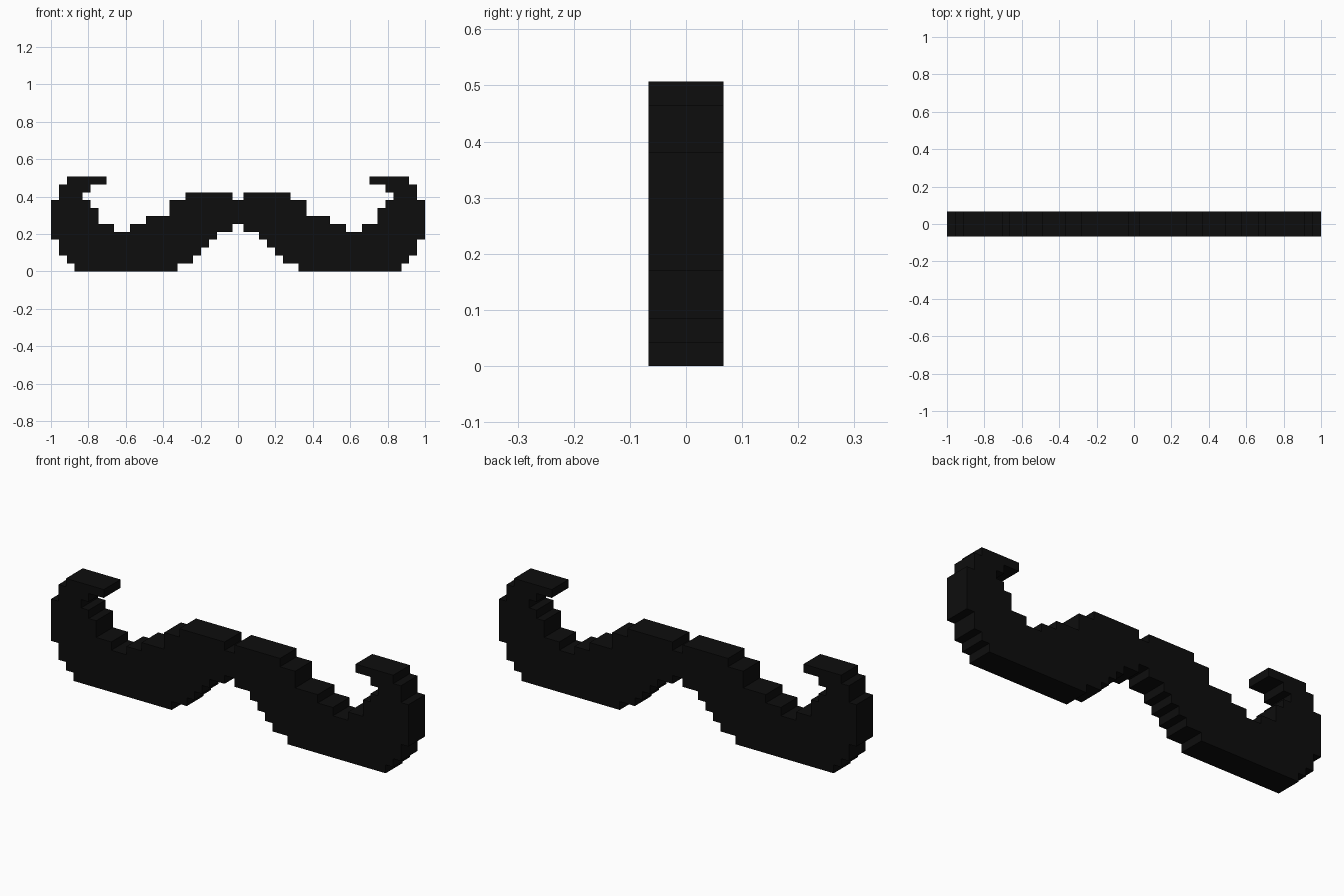
import bpy, bmesh, math

if "Cube" in bpy.data.objects:
    bpy.data.objects.remove(bpy.data.objects["Cube"])

CELL = 2 / 47.34      # size of one step
DEPTH = 0.134         # front-to-back thickness
LAST = 24             # column index of the centre line

# Filled spans per row, bottom to top, in steps inward from the outer tip
ROWS = [
    [(3, 16)],
    [(2, 18)],
    [(1, 19)],
    [(1, 20)],
    [(0, 21)],
    [(0, 8), (10, 23)],
    [(0, 6), (12, LAST)],
    [(0, 6), (15, LAST)],
    [(0, 5), (15, LAST)],
    [(1, 4), (17, 23)],
    [(1, 5)],
    [(2, 7)],
]


def col_x(k):
    return 0.0 if k == LAST else 1 - k * CELL


black = bpy.data.materials.new("black")
black.diffuse_color = (0.004, 0.004, 0.004, 1)
black.use_nodes = True
black.node_tree.nodes["Principled BSDF"].inputs["Base Color"].default_value = black.diffuse_color

# Stepped silhouette: both halves as a welded sheet of cells
bm = bmesh.new()
for r, spans in enumerate(ROWS):
    z0, z1 = r * CELL, (r + 1) * CELL
    for start, end in spans:
        for k in range(start, end):
            for side in (-1, 1):
                xa, xb = sorted((side * col_x(k), side * col_x(k + 1)))
                bm.faces.new([bm.verts.new((x, -DEPTH / 2, z)) for x, z in
                              ((xa, z0), (xb, z0), (xb, z1), (xa, z1))])
bmesh.ops.remove_doubles(bm, verts=bm.verts, dist=0.0005)

# Thicken the sheet into a solid and merge flat areas
front = bm.faces[:]
back = bmesh.ops.extrude_face_region(bm, geom=front, use_keep_orig=True)
for v in [g for g in back["geom"] if isinstance(g, bmesh.types.BMVert)]:
    v.co.y = DEPTH / 2
bmesh.ops.recalc_face_normals(bm, faces=bm.faces)
bmesh.ops.dissolve_limit(bm, angle_limit=math.radians(1),
                         verts=bm.verts, edges=bm.edges)

mesh = bpy.data.meshes.new("moustache")
bm.to_mesh(mesh)
bm.free()
mesh.materials.append(black)
bpy.context.collection.objects.link(bpy.data.objects.new("moustache", mesh))
